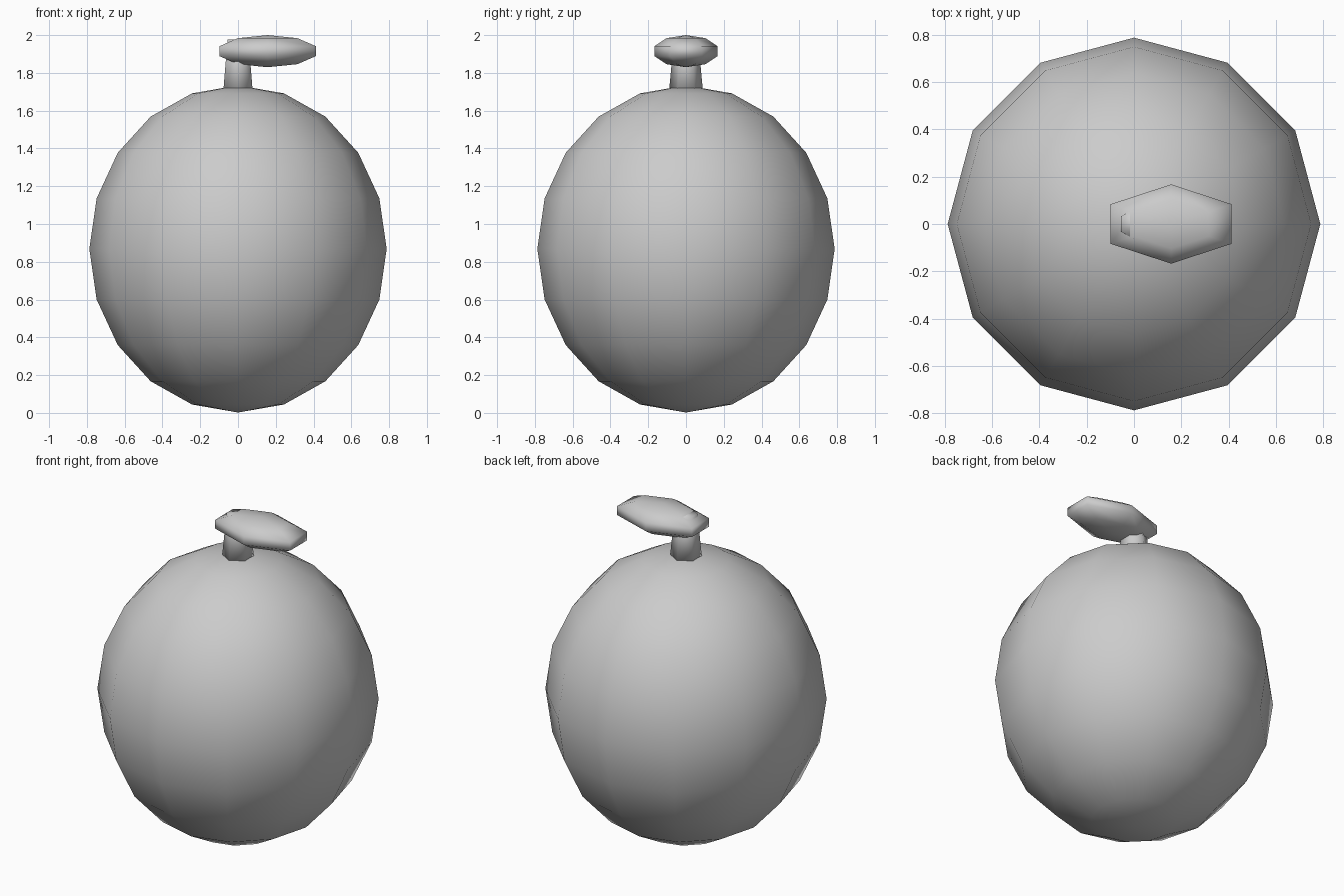
import bpy

if "Cube" in bpy.data.objects:
    bpy.data.objects.remove(bpy.data.objects["Cube"])


def finish(name, scale=(1, 1, 1)):
    obj = bpy.context.object
    obj.name = name
    obj.scale = scale
    bpy.ops.object.transform_apply(location=False, rotation=False, scale=True)
    bpy.ops.object.shade_smooth()
    return obj


# Fruit body: slightly tall low-poly sphere
bpy.ops.mesh.primitive_uv_sphere_add(segments=12, ring_count=10, radius=1,
                                     location=(0, 0, 0.868))
finish("fruit_body", (0.787, 0.787, 0.866))

# Stem: tapered six-sided peg sunk into the fruit, tip poking through the leaf
stem_bottom, stem_top = 1.69, 1.977
bpy.ops.mesh.primitive_cone_add(vertices=6, radius1=0.091, radius2=0.064,
                                depth=stem_top - stem_bottom,
                                location=(0, 0, (stem_bottom + stem_top) / 2))
finish("stem")

# Leaf: flattened six-sided sphere, offset to the right
bpy.ops.mesh.primitive_uv_sphere_add(segments=6, ring_count=5, radius=1,
                                     location=(0.157, 0, 1.915))
finish("leaf", (0.31, 0.176, 0.085))
